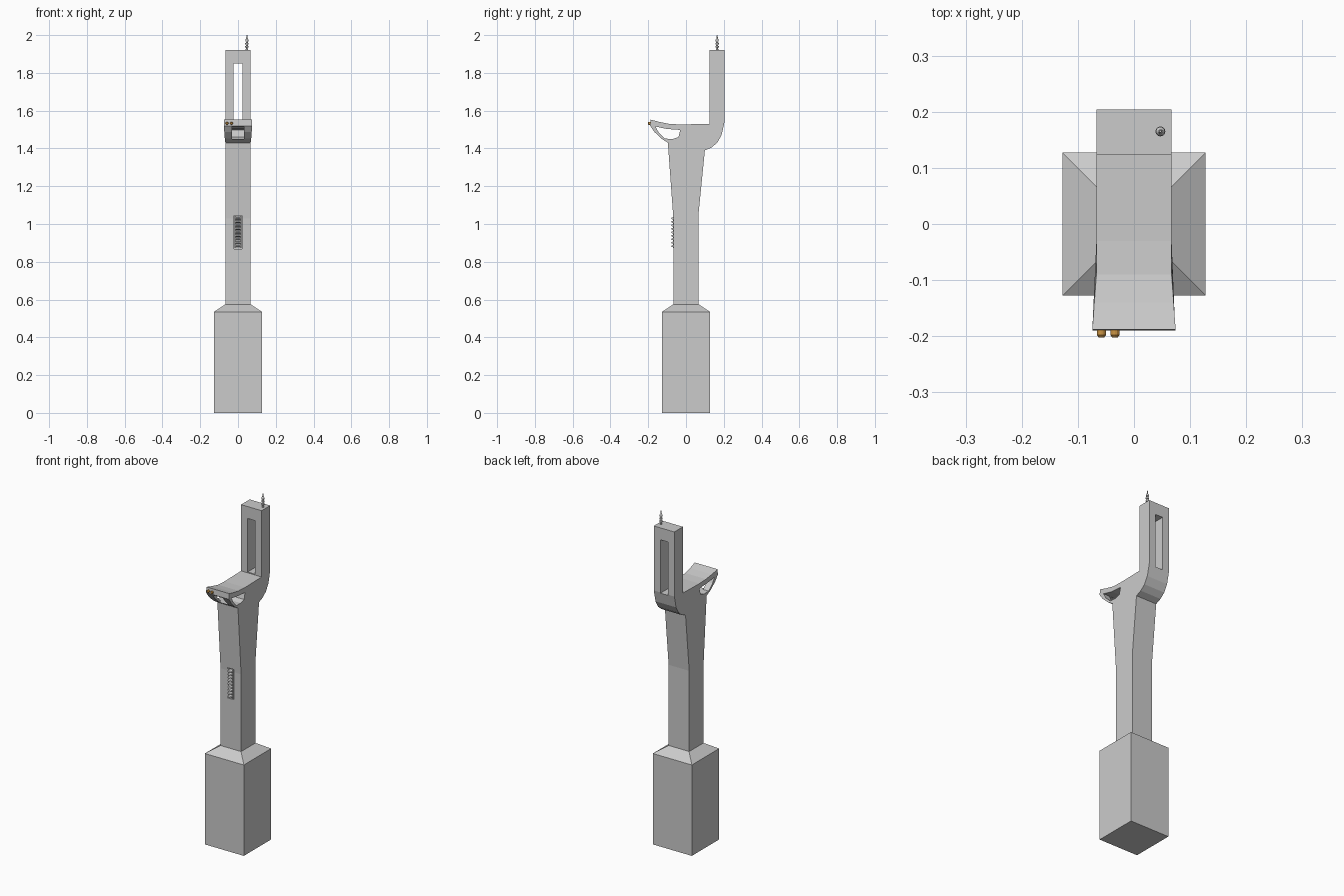
import bpy, bmesh, math
from mathutils import Matrix

if "Cube" in bpy.data.objects:
    bpy.data.objects.remove(bpy.data.objects["Cube"])


def finish(name, bm):
    bmesh.ops.recalc_face_normals(bm, faces=bm.faces)
    me = bpy.data.meshes.new(name)
    bm.to_mesh(me)
    bm.free()
    ob = bpy.data.objects.new(name, me)
    bpy.context.collection.objects.link(ob)
    return ob


def prism(name, pts, w):
    # side profile (y, z) extruded across x from -w to w
    bm = bmesh.new()
    f = bm.faces.new([bm.verts.new((-w, y, z)) for y, z in pts])
    r = bmesh.ops.extrude_face_region(bm, geom=[f])
    for v in r["geom"]:
        if isinstance(v, bmesh.types.BMVert):
            v.co.x = w
    return finish(name, bm)


def rect(y0, y1, z0, z1):
    return [(y0, z0), (y1, z0), (y1, z1), (y0, z1)]


def loft(name, rings, n, phase=0.0, mat=Matrix()):
    # stacked (radius, height) rings with n sides
    bm = bmesh.new()
    loops = [[bm.verts.new(mat @ Matrix.Translation((r * math.cos(phase + math.tau * i / n),
              r * math.sin(phase + math.tau * i / n), h)).translation) for i in range(n)]
             for r, h in rings]
    for a, b in zip(loops, loops[1:]):
        for i in range(n):
            bm.faces.new((a[i], a[(i + 1) % n], b[(i + 1) % n], b[i]))
    bm.faces.new(loops[0])
    bm.faces.new(loops[-1])
    return finish(name, bm)


# Square pedestal with sloped shoulder
q = math.sqrt(2)
loft("pedestal", [(0.127 * q, 0), (0.127 * q, 0.535), (0.067 * q, 0.575)], 4, math.pi / 4)

# Column, saddle and upright in one side profile
body = prism("column", [
    (-0.067, 0.57), (0.066, 0.57), (0.066, 1.05), (0.100, 1.39), (0.135, 1.405),
    (0.165, 1.43), (0.188, 1.47), (0.204, 1.54), (0.204, 1.92), (0.124, 1.92),
    (0.124, 1.53), (-0.03, 1.527), (-0.09, 1.53), (-0.14, 1.54), (-0.188, 1.553),
    (-0.190, 1.52), (-0.167, 1.487), (-0.13, 1.452), (-0.096, 1.43), (-0.067, 1.03)], 0.067)

# Openings: upright slot, side loop, gap between struts, grille pocket
cutters = [
    prism("slot_cutter", rect(0.1, 0.25, 1.535, 1.85), 0.024),
    prism("loop_cutter", [(-0.162, 1.516), (-0.145, 1.485), (-0.112, 1.452), (-0.07, 1.45),
                          (-0.04, 1.46), (-0.03, 1.498), (-0.10, 1.503)], 0.2),
    prism("gap_cutter", [(-0.25, 1.519), (-0.25, 1.451), (-0.07, 1.451), (-0.041, 1.461),
                         (-0.031, 1.497), (-0.10, 1.502), (-0.161, 1.515)], 0.033),
    prism("pocket_cutter", rect(-0.1, -0.055, 0.868, 1.046), 0.022),
]
for c in cutters:
    m = body.modifiers.new(c.name, 'BOOLEAN')
    m.operation, m.solver, m.object = 'DIFFERENCE', 'EXACT', c
    c.hide_render = True
dg = bpy.context.evaluated_depsgraph_get()
body.data = bpy.data.meshes.new_from_object(body.evaluated_get(dg))
body.modifiers.clear()
for c in cutters:
    bpy.data.objects.remove(c)

# Flare the front lip slightly
for v in body.data.vertices:
    if v.co.z > 1.43 and v.co.y < -0.09 and abs(v.co.x) > 0.05:
        v.co.x *= 1 + 0.11 * (-0.09 - v.co.y) / 0.1

# Front grille: side rails and slanted slats
for s in (-1, 1):
    rail = prism("grille_rail", rect(-0.070, -0.055, 0.872, 1.042), 0.003)
    rail.location.x = s * 0.016
for i in range(9):
    z = 0.877 + i * 0.0185
    prism("grille_slat", [(-0.056, z), (-0.073, z), (-0.080, z + 0.004),
                          (-0.076, z + 0.010), (-0.056, z + 0.012)], 0.013)

# Ribbed antenna on the upright
loft("antenna", [(0.006, 1.915), (0.006, 1.927), (0.004, 1.929), (0.004, 1.933),
                 (0.009, 1.935), (0.009, 1.942), (0.005, 1.944), (0.005, 1.949),
                 (0.009, 1.951), (0.009, 1.958), (0.005, 1.960), (0.005, 1.965),
                 (0.008, 1.967), (0.008, 1.976), (0.004, 1.982), (0.002, 2.0)],
     12, 0, Matrix.Translation((0.047, 0.165, 0)))

# Two amber indicator lamps on the lip
amber = bpy.data.materials.new("amber")
amber.diffuse_color = (0.6, 0.3, 0.06, 1)
amber.use_nodes = True
amber.node_tree.nodes["Principled BSDF"].inputs["Base Color"].default_value = amber.diffuse_color
for x in (-0.058, -0.034):
    lamp = loft("indicator_lamp", [(0.008, 0), (0.008, 0.012), (0.005, 0.016)], 12, 0,
                Matrix.Translation((x, -0.186, 1.533)) @ Matrix.Rotation(math.pi / 2, 4, 'X'))
    lamp.data.materials.append(amber)
